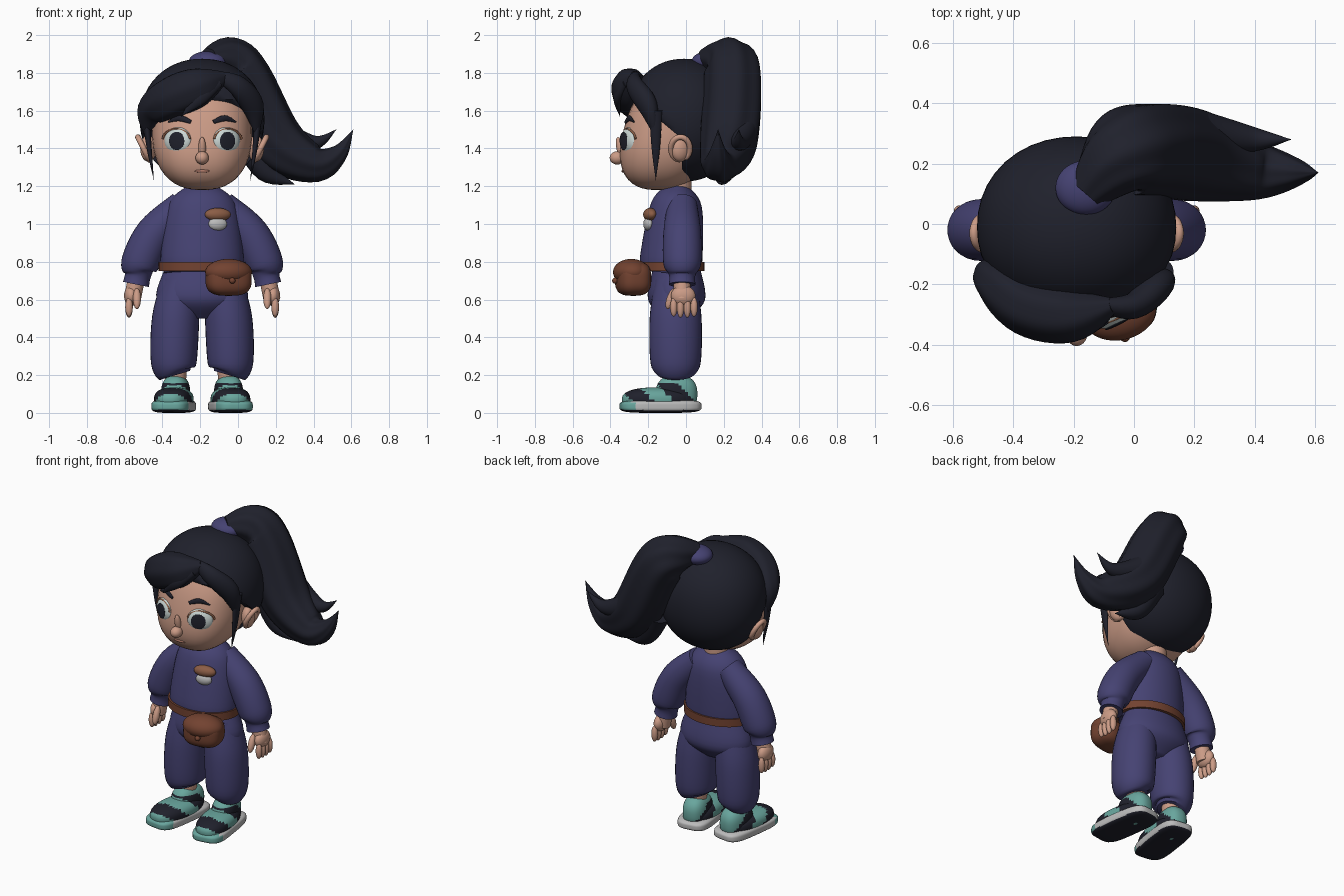
import bpy, bmesh
from math import sin, cos, pi, radians
from mathutils import Vector, Matrix

cube = bpy.data.objects.get("Cube")
if cube:
    bpy.data.objects.remove(cube, do_unlink=True)

CX = -.19  # centre line of the body; the ponytail swings out to +x


def material(name, *rgb):
    mat = bpy.data.materials.new(name)
    mat.use_nodes = True
    mat.diffuse_color = (*rgb, 1)
    mat.node_tree.nodes["Principled BSDF"].inputs["Base Color"].default_value = (*rgb, 1)
    return mat


SKIN = material("skin", .6, .33, .24)
HAIR = material("black_hair", .014, .015, .025)
CLOTH = material("indigo_cloth", .06, .055, .17)
LEATHER = material("brown_leather", .17, .055, .03)
TEAL = material("teal", .14, .38, .34)
PALE = material("pale_grey", .5, .5, .5)
WHITE = material("eye_white", .6, .68, .66)
RUST = material("rust_brown", .26, .11, .06)
LIP = material("lip", .4, .18, .13)
parts = []


def finish(name, bm, mat):
    bmesh.ops.recalc_face_normals(bm, faces=bm.faces)
    mesh = bpy.data.meshes.new(name)
    bm.to_mesh(mesh)
    bm.free()
    mesh.materials.append(mat)
    ob = bpy.data.objects.new(name, mesh)
    bpy.context.scene.collection.objects.link(ob)
    parts.append(ob)
    return ob


def spline(rows, steps=6):
    """Smooth curve through rows of numbers."""
    smooth, last = [], len(rows) - 1
    for i in range(last):
        before, start, end, after = rows[max(i - 1, 0)], rows[i], rows[i + 1], rows[min(i + 2, last)]
        for t in (step / steps for step in range(steps)):
            smooth.append([b + t / 2 * (c - a + t * (2*a - 5*b + 4*c - d + t * (3*b - a - 3*c + d)))
                           for a, b, c, d in zip(before, start, end, after)])
    return smooth + [rows[last]]


def tube(name, mat, path, out=(0, -1, 0), flat=1, ridge=0, sides=32):
    """Tapered sweep along x, y, z, radius points, scaled by flat along the out direction."""
    points = spline(path)
    centres = [Vector(p[:3]) for p in points]
    bm, loops = bmesh.new(), []
    for i, centre in enumerate(centres):
        along = (centres[min(i + 1, len(centres) - 1)] - centres[max(i - 1, 0)]).normalized()
        normal = Vector(out)
        normal = (normal - normal.dot(along) * along).normalized()
        across, loop = along.cross(normal), []
        for angle in (2 * pi * j / sides for j in range(sides)):
            r = max(points[i][3], .001) * (1 + ridge * cos(7 * angle))
            loop.append(bm.verts.new(centre + normal * (r * flat * cos(angle)) + across * (r * sin(angle))))
        loops.append(loop)
    for low, high in zip(loops, loops[1:]):
        for j in range(sides):
            bm.faces.new((low[j - 1], low[j], high[j], high[j - 1]))
    bm.faces.new(loops[0])
    bm.faces.new(loops[-1])
    return finish(name, bm, mat)


def stack(name, mat, rows, y, flat=1, lean=0):
    """Upright body part on the centre line from height, half width rows."""
    return tube(name, mat, [(CX, y + lean * (z - 1), z, r) for z, r in rows], flat=flat, sides=48)


def egg(name, mat, loc, radii, yaw=0, power=2, lean=0):
    """Rounded solid; a higher power is boxier, lean tips the top backward."""
    bm = bmesh.new()
    bmesh.ops.create_uvsphere(bm, u_segments=40, v_segments=28, radius=1)
    for v in bm.verts:
        fullness = sum(abs(c) ** power for c in v.co) ** (1 / power)
        x, y, z = (c * r / fullness for c, r in zip(v.co, radii))
        v.co = Matrix.Rotation(yaw, 3, 'Z') @ Vector((x, y + lean * z, z)) + Vector(loc)
    return finish(name, bm, mat)


def paint(ob, mats, rule):
    for mat in mats:
        ob.data.materials.append(mat)
    for face in ob.data.polygons:
        face.material_index = rule(face.center, face.normal)


# Head
HEAD, SIZE, FULL, LEAN = Vector((CX, -.07, 1.5)), Vector((.265, .26, .32)), 2.4, .25
egg("head", SKIN, HEAD, SIZE, power=FULL, lean=LEAN)


def on_face(dx, z, lift=0):
    """Point on the front of the head."""
    dz = z - HEAD.z
    depth = (1 - abs(dx / SIZE.x) ** FULL - abs(dz / SIZE.z) ** FULL) ** (1 / FULL)
    return Vector((CX + dx, HEAD.y - SIZE.y * depth + LEAN * dz - lift, z))


egg("nose", SKIN, on_face(0, 1.35, .015), (.035, .04, .035))
egg("nose_bridge", SKIN, on_face(0, 1.4), (.02, .02, .06), lean=-.2)
egg("mouth", LIP, on_face(0, 1.28), (.04, .007, .008))
stack("neck", SKIN, [(1.1, .08), (1.3, .08)], y=-.05)

# Clothes on the trunk
stack("sweater", CLOTH, [(.74, .2), (.82, .22), (1.1, .18), (1.2, .08)], y=-.06, flat=.75, lean=.1)
stack("trouser_hips", CLOTH, [(.5, .1), (.6, .24), (.76, .2)], y=-.05, flat=.63)
stack("belt", LEATHER, [(.75, .23), (.8, .23)], y=-.08, flat=.77)

# Belt pouch with rounded flap
egg("pouch", LEATHER, (-.05, -.28, .71), (.12, .09, .09), yaw=.2, power=3)
egg("pouch_flap", LEATHER, (-.05, -.29, .745), (.125, .095, .07), yaw=.2)
egg("pouch_button", LEATHER, (-.03, -.375, .7), (.016, .016, .016))

# Mushroom patch on the chest
egg("mushroom_stem", PALE, (-.107, -.2, 1), (.05, .025, .035), yaw=.2)
egg("mushroom_cap", RUST, (-.107, -.19, 1.05), (.07, .035, .035), yaw=.2)

# Everything that comes in pairs
for side, tag in ((-1, "right_"), (1, "left_")):
    def X(d):
        return CX + side * d

    def limb(name, mat, y, path, **shape):
        tube(tag + name, mat, [(X(d), y, z, r) for d, z, r in path], **shape)

    # Eyes, lashes and brows
    yaw = side * radians(26)
    gaze = Vector((sin(yaw), -cos(yaw), 0))
    eye = on_face(side * .137, 1.44) - gaze * .025
    egg(tag + "eye", WHITE, eye, (.08, .04, .074), yaw)
    egg(tag + "pupil", HAIR, eye + gaze * .038 - Vector((side * .008, 0, 0)), (.045, .006, .048), yaw)
    arc = [radians(a) for a in range(10, 180, 20)]
    tube(tag + "lash", RUST, [(*on_face(side * (.137 + .074 * cos(a)), 1.44 + .062 * sin(a), .004), .006)
                              for a in arc], sides=8)
    tube(tag + "brow", HAIR, [(*on_face(side * d, z, .004), r)
                              for d, z, r in ((.06, 1.54, .01), (.12, 1.56, .016), (.18, 1.54, .004))], flat=.5)

    # Ears
    egg(tag + "ear", SKIN, (X(.285), -.03, 1.4), (.04, .055, .07), side * .4)
    tube(tag + "ear_rim", SKIN, [(X(.31 + .03 * sin(a)), -.03 - .05 * cos(a), 1.4 + .06 * sin(a), .015)
                                 for a in (radians(d) for d in range(-90, 250, 30))], out=(1, 0, 0), sides=12)

    # Sleeves with gathered cuffs
    limb("sleeve", CLOTH, -.02, [(.1, 1.1, .08), (.25, .95, .1), (.33, .79, .1), (.34, .73, .07), (.35, .68, .07)])

    # Hands
    limb("wrist", SKIN, -.02, [(.35, .7, .045), (.37, .6, .045)])
    egg(tag + "palm", SKIN, (X(.376), -.015, .62), (.037, .065, .055))
    for k, name in enumerate(("index", "middle", "ring", "little")):
        egg(tag + name + "_finger", SKIN, (X(.387), .036 * k - .065, .56), (.02, .019, .05 + .007 * sin(k)))
    egg(tag + "thumb", SKIN, (X(.345), -.08, .605), (.021, .023, .055), lean=.3)

    # Trouser legs, leaning outward to the knee, and ankles
    limb("trouser_leg", CLOTH, -.055, [(.14, .2, .08), (.15, .26, .12), (.14, .5, .125), (.11, .7, .1)], flat=1.1)
    limb("ankle", SKIN, -.05, [(.14, .1, .05), (.14, .24, .06)])

    # Trainers with striped panels, toes turned out
    turn = side * .14
    sole = egg(tag + "sole", PALE, (X(.15), -.135, .035), (.105, .215, .035), turn, power=4)
    paint(sole, (TEAL, HAIR), lambda c, n: 2 if n.z < -.6 else int(c.y < -.28))
    for name, loc, radii in (("toe", (X(.15), -.15, .07), (.1, .19, .065)),
                             ("collar", (X(.14), -.05, .1), (.075, .11, .1))):
        upper = egg(tag + "shoe_" + name, TEAL, loc, radii, turn, power=2.5)
        paint(upper, (HAIR,), lambda c, n: int(c.z < .16) * (int((c.y + c.z + 1) * 9) % 2))

    # Loose lock before the ear
    limb("side_lock", HAIR, -.16, [(.3, 1.6, .035), (.28, 1.4, .022), (.255, 1.23, 0)], out=(1, 0, 0), flat=.6)

# Hair drawn back over the skull, cut away around face and ears
cap = egg("hair_cap", HAIR, (CX, -.01, 1.55), (.33, .3, .325), power=2.1)
for v in cap.data.vertices:
    v.co.y = max(v.co.y, -.02 - 1.2 * max(v.co.z - 1.45, 0))

# Fringe swept from the parting
tube("fringe_right", HAIR, [(-.07, -.27, 1.78, .03), (-.2, -.3, 1.73, .1), (-.35, -.27, 1.67, .11),
                            (-.46, -.18, 1.59, .08), (-.49, -.15, 1.46, 0)],
     out=(-.5, -1, 0), flat=.9, ridge=.02, sides=42)
tube("fringe_left", HAIR, [(-.1, -.27, 1.78, .03), (0, -.27, 1.73, .055), (.08, -.2, 1.62, .06),
                           (.1, -.16, 1.45, 0)], out=(.5, -1, 0), flat=.8)
tube("fringe_lock", HAIR, [(-.1, -.32, 1.75, .025), (-.2, -.36, 1.67, .04), (-.3, -.35, 1.57, 0)], flat=.6)

# Ponytail and its tie
egg("hair_tie", CLOTH, (-.16, .12, 1.86), (.1, .09, .055))
tube("ponytail", HAIR, [(-.16, .1, 1.87, .06), (-.05, .22, 1.86, .13), (.03, .25, 1.76, .15), (.19, .23, 1.45, .15),
                        (.4, .18, 1.32, .1), (.53, .17, 1.37, .05), (.61, .17, 1.5, 0)], ridge=.035, sides=56)
tube("ponytail_upper_lock", HAIR, [(.08, .3, 1.66, .09), (.2, .3, 1.5, .08), (.4, .28, 1.43, .04), (.52, .28, 1.5, 0)])
tube("ponytail_lower_lock", HAIR, [(.06, .22, 1.46, .09), (.15, .2, 1.28, .06), (.3, .18, 1.21, 0)])

# Smooth shading with sharp creases kept
bpy.ops.object.select_all(action='DESELECT')
for ob in parts:
    ob.select_set(True)
bpy.context.view_layer.objects.active = parts[0]
bpy.ops.object.shade_smooth_by_angle(angle=radians(50))
